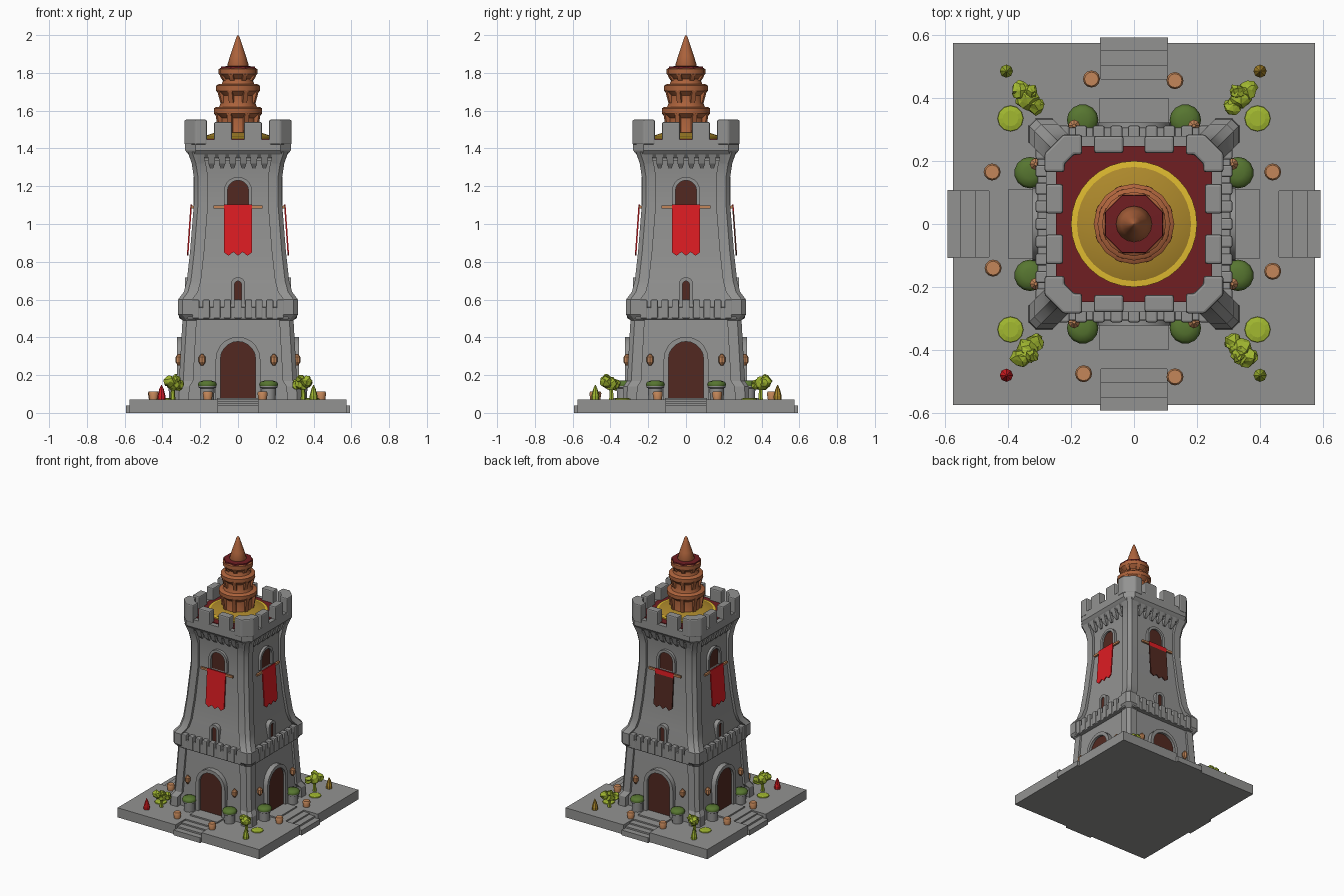
import bpy, bmesh, math, random
from mathutils import Matrix, Vector

if "Cube" in bpy.data.objects:
    bpy.data.objects.remove(bpy.data.objects["Cube"])
random.seed(4)

COL = {"stone_grey": (.29, .29, .285), "dark_red": (.16, .013, .016), "yellow": (.75, .5, .03),
       "dark_gold": (.42, .25, .025), "roof_orange": (.42, .125, .045), "door_brown": (.085, .022, .015),
       "banner_red": (.72, .012, .016), "lime_leaf": (.36, .48, .03), "bush_green": (.095, .18, .03),
       "clay_tan": (.55, .24, .1)}
MAT = {}
for n, c in COL.items():
    MAT[n] = bpy.data.materials.new(n)
    MAT[n].diffuse_color = (*c, 1)
SIDES = [Matrix.Rotation(k * math.pi / 2, 4, 'Z') for k in range(4)]
I = Matrix.Identity(4)


def finish(name, bm, mat, smooth=None, bevel=0):
    bmesh.ops.recalc_face_normals(bm, faces=bm.faces)
    me = bpy.data.meshes.new(name)
    bm.to_mesh(me)
    bm.free()
    me.materials.append(MAT[mat])
    ob = bpy.data.objects.new(name, me)
    bpy.context.collection.objects.link(ob)
    if smooth:
        me.polygons.foreach_set("use_smooth", [True] * len(me.polygons))
        me.set_sharp_from_angle(angle=math.radians(smooth))
    if bevel:
        b = ob.modifiers.new("soft_edges", 'BEVEL')
        b.width, b.segments, b.limit_method = bevel, 2, 'ANGLE'
    return ob


def loft(bm, rings, M=I):
    vs = [[bm.verts.new(M @ Vector(p)) for p in r] for r in rings]
    for a, b in zip(vs, vs[1:]):
        for i in range(len(a)):
            j = (i + 1) % len(a)
            bm.faces.new((a[i], a[j], b[j], b[i]))
    bm.faces.new(vs[0][::-1])
    bm.faces.new(vs[-1])


def prism(bm, pts, z0, z1, M=I):
    loft(bm, [[(x, y, z) for x, y in pts] for z in (z0, z1)], M)


def box(bm, x0, x1, y0, y1, z0, z1, M=I):
    prism(bm, [(x0, y0), (x1, y0), (x1, y1), (x0, y1)], z0, z1, M)


def lathe(bm, prof, n=16, M=I):
    loft(bm, [[(r * math.cos(t * math.tau / n), r * math.sin(t * math.tau / n), z)
               for t in range(n)] for r, z in prof], M)


def arch(w, z0, zs, n=10):
    top = [(w * math.cos(math.pi * i / n), zs + w * math.sin(math.pi * i / n)) for i in range(n + 1)]
    return [(w, z0)] + top + [(-w, z0)]


def arch_plate(bm, w, z0, zs, ya, yb, M):
    loft(bm, [[(x, y, z) for x, z in arch(w, z0, zs)] for y in (ya, yb)], M)


def arch_rim(bm, w, t, z0, zs, ya, yb, M):
    loft(bm, [[(a, ya, b), (a, yb, b), (c, yb, d), (c, ya, d)] for (a, b), (c, d)
              in zip(arch(w, z0, zs), arch(w + t, z0, zs))], M)


def at(x, y, z=0):
    return Matrix.Translation((x, y, z))


# base slab with a notch and steps on each side
bm = bmesh.new()
out = []
for M in SIDES:
    for p in [(-.575, -.575), (-.105, -.575), (-.105, -.46), (.105, -.46), (.105, -.575)]:
        out.append((M @ Vector((*p, 0)))[:2])
prism(bm, out, 0, .07)
finish("base_slab", bm, "stone_grey")
bm = bmesh.new()
for M in SIDES:
    for y0, y1, h in [(-.505, -.46, .06), (-.55, -.505, .05), (-.592, -.55, .038)]:
        box(bm, -.108, .108, y0, y1, 0, h, M)
    box(bm, -.11, .11, -.40, -.28, .06, .08, M)
finish("steps", bm, "stone_grey")

# tapered tower walls
bm = bmesh.new()
loft(bm, [[(-h, -h, z), (h, -h, z), (h, h, z), (-h, h, z)] for z, h in
          [(.05, .3), (.5, .28), (.6, .27), (.7, .25), (.85, .235), (1.1, .217), (1.3, .217), (1.38, .235)]])
finish("tower_walls", bm, "stone_grey", 30)

# corner pillars
bm = bmesh.new()
for M in SIDES:
    rings = []
    for z, h in [(.06, .335), (.14, .332), (.17, .312), (.49, .294), (.52, .317), (.6, .317), (.64, .287),
                 (.7, .271), (.85, .254), (1.1, .234), (1.25, .234), (1.32, .245), (1.38, .265)]:
        i, c = h - .075, h - .022
        rings.append([(i, i, z), (h, i, z), (h, c, z), (c, h, z), (i, h, z)])
    loft(bm, rings, M)
finish("corner_pillars", bm, "stone_grey", 30)

# lower ledge with small teeth
bm = bmesh.new()
for M in SIDES:
    box(bm, -.27, .27, -.307, -.24, .495, .56, M)
    for k in range(9):
        x = (k - 4) * .056
        box(bm, x - .019, x + .019, -.312, -.272, .5, .6, M)
finish("lower_ledge", bm, "stone_grey", bevel=.006)

# arch frames, doors and windows on four sides
rims, doors = bmesh.new(), bmesh.new()
for M in SIDES:
    arch_plate(doors, .095, .07, .285, -.304, -.27, M)
    arch_rim(rims, .093, .025, .07, .285, -.322, -.27, M)
    arch_plate(doors, .018, .585, .68, -.272, -.24, M)
    arch_rim(rims, .018, .02, .575, .68, -.28, -.24, M)
    arch_plate(doors, .058, 1.1, 1.175, -.222, -.2, M)
    arch_rim(rims, .056, .018, 1.1, 1.175, -.236, -.2, M)
finish("arch_frames", rims, "stone_grey", 40)
finish("doors_and_windows", doors, "door_brown")

# corbels and parapet
bm = bmesh.new()
for M in SIDES:
    for k in range(8):
        x = (k - 3.5) * .056
        loft(bm, [[(x - a, -d, z), (x + a, -d, z), (x + a, -.2, z), (x - a, -.2, z)]
                  for z, a, d in [(1.295, .008, .225), (1.32, .017, .245), (1.37, .019, .262)]], M)
    box(bm, -.2, .2, -.236, -.2, 1.335, 1.37, M)
finish("corbels", bm, "stone_grey")


def octo(h, c, z):
    k = h - c
    return [(x, y, z) for x, y in [(-k, -h), (k, -h), (h, -k), (h, k), (k, h), (-k, h), (-h, k), (-h, -k)]]


bm = bmesh.new()
loft(bm, [octo(.245, .03, 1.35), octo(.268, .04, 1.375), octo(.28, .055, 1.39), octo(.28, .055, 1.447)])
finish("parapet", bm, "stone_grey")
bm = bmesh.new()
for M in SIDES:
    for s in (-1, 1):
        box(bm, s * .08 - .047, s * .08 + .047, -.28, -.225, 1.43, 1.54, M)
    prism(bm, [(.165, .22), (.19, .22), (.22, .19), (.22, .165), (.284, .165), (.284, .225),
               (.225, .284), (.165, .284)], 1.42, 1.552, M)
finish("battlements", bm, "stone_grey", bevel=.008)

# roof deck, gold skirt
bm = bmesh.new()
loft(bm, [octo(.247, .05, 1.44), octo(.247, .05, 1.452)])
finish("roof_deck", bm, "dark_red")
bm = bmesh.new()
lathe(bm, [(.2, 1.445), (.2, 1.461), (.18, 1.463)], 32)
finish("skirt_rim", bm, "yellow", 30)
bm = bmesh.new()
lathe(bm, [(.181, 1.45), (.181, 1.464), (.12, 1.485)], 32)
finish("skirt", bm, "dark_gold", 30)

# tiered spire with ribs
bm = bmesh.new()
TIERS = [(1.46, 1.62, .1, .128), (1.62, 1.74, .09, .116), (1.74, 1.828, .077, .102)]
for z0, z1, r0, r1 in TIERS:
    lathe(bm, [(r0 + .01, z0), (r0, z0 + .025), (r0, z1 - .06), (r1, z1 - .035), (r1, z1 - .008), (r1 - .012, z1)], 16)
    for k in range(8):
        R = Matrix.Rotation((k + .5) * math.pi / 4, 4, 'Z')
        loft(bm, [[(d, -.012, z), (d, .012, z), (r0 - .02, .012, z), (r0 - .02, -.012, z)]
                  for z, d in [(z0 + .02, r0 + .006), (z1 - .05, r1 - .006), (z1 - .03, r1)]], R)
finish("spire_tiers", bm, "roof_orange", 35)
bm = bmesh.new()
lathe(bm, [(.1, 1.815), (.098, 1.834), (.05, 1.836)], 8, Matrix.Rotation(math.pi / 8, 4, 'Z'))
finish("spire_collar", bm, "dark_red")
bm = bmesh.new()
lathe(bm, [(.052, 1.825), (.057, 1.84), (.042, 1.89), (.022, 1.95), (.008, 1.992), (.001, 2.0)], 16)
finish("spire_tip", bm, "roof_orange", 40)

# banners hung from poles; the back cloth is brown under a red hem
red, brown, poles = bmesh.new(), bmesh.new(), bmesh.new()
HEM = [(.075, .85), (.05, .832), (.025, .852), (0, .832), (-.025, .852), (-.05, .832), (-.075, .85)]


def cloth(bm, pts, M):
    loft(bm, [[(x, -.244 - (1.1 - z) * .07 - o, z) for x, z in pts] for o in (0, .008)], M)


for k, M in enumerate(SIDES):
    box(poles, -.13, .13, -.25, -.236, 1.083, 1.098, M)
    if k == 2:
        cloth(brown, [(-.075, 1.07), (.075, 1.07)] + HEM, M)
        cloth(red, [(-.075, 1.104), (.075, 1.104), (.075, 1.07), (-.075, 1.07)], M)
    else:
        cloth(red, [(-.075, 1.104), (.075, 1.104)] + HEM, M)
finish("banners", red, "banner_red")
finish("back_banner", brown, "door_brown")
finish("banner_poles", poles, "clay_tan")

# wall lanterns, planters with round bushes
lan, pots, bush = bmesh.new(), bmesh.new(), bmesh.new()
for M in SIDES:
    for s in (-1, 1):
        lathe(lan, [(.006, .25), (.019, .27), (.019, .295), (.005, .312)], 8, M @ at(s * .19, -.312))
        lathe(pots, [(.036, .065), (.038, .13), (.046, .135), (.046, .15)], 14, M @ at(s * .163, -.33))
        lathe(bush, [(.047, .143), (.05, .152), (.042, .165), (.02, .172)], 14, M @ at(s * .163, -.33))
finish("wall_lanterns", lan, "clay_tan")
finish("planters", pots, "stone_grey", 40)
finish("planter_bushes", bush, "bush_green", 50)

# clay bollards along the paths
bm = bmesh.new()
for x, y in [(-.135, .46), (.13, .455), (-.16, -.475), (.13, -.485), (-.45, .165), (.44, .165), (-.447, -.14), (.44, -.15)]:
    lathe(bm, [(.021, .065), (.027, .105), (.022, .113)], 12, at(x, y))
finish("bollards", bm, "clay_tan", 40)

# corner trees and leaf patches
bm = bmesh.new()
for sx in (-1, 1):
    for sy in (-1, 1):
        lathe(bm, [(.014, .065), (.009, .14)], 6, at(sx * .345, sy * .395))
        for dx, dy, z, r in [(0, 0, .155, .036), (.025, -.025, .15, .028), (-.024, .024, .165, .03), (.01, .02, .18, .022)]:
            g = bmesh.ops.create_icosphere(bm, subdivisions=2, radius=r, matrix=at(sx * (.338 - dx), sy * (.4 + dy), z))
            for v in g["verts"]:
                v.co += Vector(random.uniform(-.006, .006) for _ in range(3))
        lathe(bm, [(.042, .066), (.04, .076), (.025, .08)], 12, at(sx * .392, sy * .335))
finish("corner_trees", bm, "lime_leaf")

# small cone plants at the slab corners
for name, x, y, mat in [("back_left", -.405, .485, "lime_leaf"), ("back_right", .4, .485, "dark_gold"),
                        ("front_left", -.405, -.48, "banner_red"), ("front_right", .4, -.48, "lime_leaf")]:
    bm = bmesh.new()
    lathe(bm, [(.02, .065), (.021, .09), (.012, .125), (.002, .148)], 8, at(x, y))
    finish(name + "_cone_plant", bm, mat)

for m in bpy.data.materials:
    if m.users and not m.is_grease_pencil:
        m.use_nodes = True
        m.node_tree.nodes["Principled BSDF"].inputs["Base Color"].default_value = m.diffuse_color
